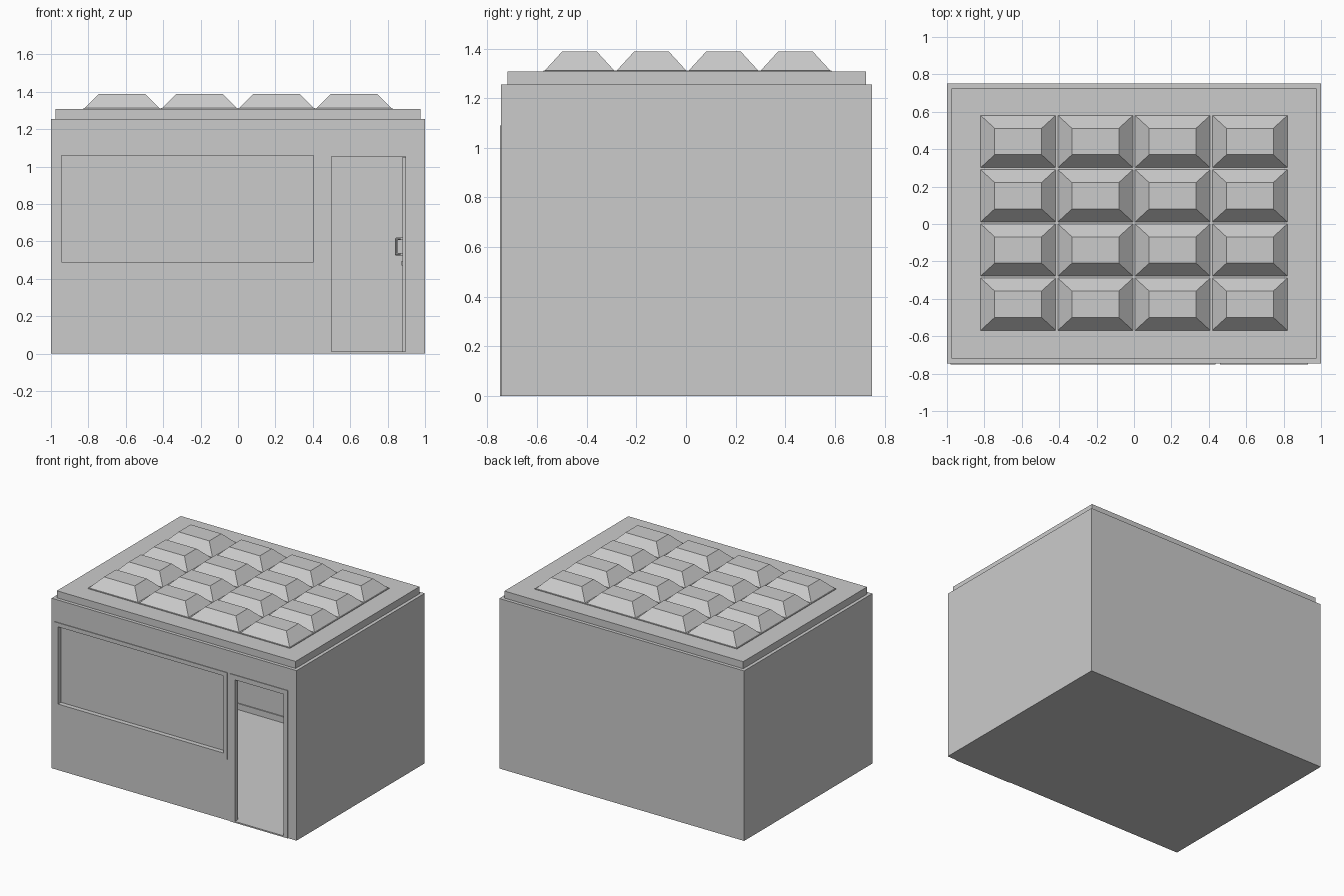
import bpy
import bmesh

cube = bpy.data.objects.get("Cube")
if cube:
    bpy.data.objects.remove(cube, do_unlink=True)

GREY = (0.6, 0.6, 0.6, 1.0)
grey = bpy.data.materials.new("plain grey")
grey.use_nodes = True
grey.diffuse_color = GREY
grey.node_tree.nodes["Principled BSDF"].inputs["Base Color"].default_value = GREY


def box(name, x, y, z, taper=None):
    """Box from (min, max) spans; taper scales the top face in x and y."""
    bm = bmesh.new()
    bmesh.ops.create_cube(bm, size=1)
    cx, cy = sum(x) / 2, sum(y) / 2
    for v in bm.verts:
        sx, sy = taper if taper and v.co.z > 0 else (1, 1)
        v.co = (cx + v.co.x * (x[1] - x[0]) * sx,
                cy + v.co.y * (y[1] - y[0]) * sy,
                z[1] if v.co.z > 0 else z[0])
    mesh = bpy.data.meshes.new(name)
    bm.to_mesh(mesh)
    bm.free()
    mesh.materials.append(grey)
    obj = bpy.data.objects.new(name, mesh)
    bpy.context.collection.objects.link(obj)
    return obj


def cut(obj, *spans):
    """Cut boxes out of an object."""
    for span in spans:
        cutter = box("cutter", *span)
        cutter.hide_render = True
        mod = obj.modifiers.new("opening", "BOOLEAN")
        mod.operation = "DIFFERENCE"
        mod.solver = "EXACT"
        mod.object = cutter
        bpy.context.view_layer.objects.active = obj
        bpy.ops.object.modifier_apply(modifier=mod.name)
        bpy.data.objects.remove(cutter, do_unlink=True)


FRONT, WALL = -0.745, 0.03
INNER = FRONT + WALL
through = (-0.9, INNER + 0.01)
window_hole = ((-0.945, 0.405), through, (0.49, 1.06))
door_hole = ((0.5, 0.895), through, (0.01, 1.055))
room = ((-0.97, 0.97), (INNER, 0.72), (0.01, 1.225))

# Hollow building with window and doorway
walls = box("walls", (-1, 1), (FRONT, 0.75), (0, 1.255))
cut(walls, room, window_hole, door_hole)

# Thin surrounds on the front and the closed window pane
window_frame = box("window_frame", (-0.98, 0.437), (-0.75, FRONT), (0.45, 1.09))
cut(window_frame, window_hole)
door_frame = box("door_frame", (0.46, 0.93), (-0.75, FRONT), (0, 1.09))
cut(door_frame, door_hole)
box("window_pane", (-0.96, 0.42), (INNER, INNER + 0.01), (0.47, 1.08))
box("back_skirting", (-0.97, 0.97), (0.712, 0.72), (0.01, 0.055))

# Door swung inwards, with handles and locks on both sides
box("open_door", (0.88, 0.895), (INNER, -0.34), (0.012, 1.05))
for label, face, out in (("inner", 0.88, -1), ("outer", 0.895, 1)):
    def span(a, b):
        return tuple(sorted((face + out * a, face + out * b)))
    grip = box(label + "_handle", span(0, 0.04), (-0.4, -0.385), (0.525, 0.62))
    cut(grip, (span(-0.01, 0.028), (-0.5, -0.3), (0.537, 0.608)))
    bevel = grip.modifiers.new("soft corners", "BEVEL")
    bevel.width = 0.004
    for end, z in (("lower", 0.525), ("upper", 0.608)):
        box(label + "_handle_" + end + "_mount", span(0, 0.012),
            (-0.4, -0.385), (z, z + 0.012))
    box(label + "_lock", span(0, 0.005), (-0.398, -0.387), (0.47, 0.495))

# Roof slab
box("roof_slab", (-0.975, 0.975), (-0.72, 0.725), (1.255, 1.307))

# Grid of tapered skylights, each on its own thin rim
for col in range(4):
    for row in range(4):
        x = (col - 1.5) * 0.413
        y = (row - 1.5) * 0.29 + 0.006
        tag = f"{col + 1}_{row + 1}"
        box("skylight_rim_" + tag, (x - 0.206, x + 0.206),
            (y - 0.1445, y + 0.1445), (1.305, 1.312))
        box("skylight_" + tag, (x - 0.202, x + 0.202),
            (y - 0.141, y + 0.141), (1.31, 1.387), (0.62, 0.5))
